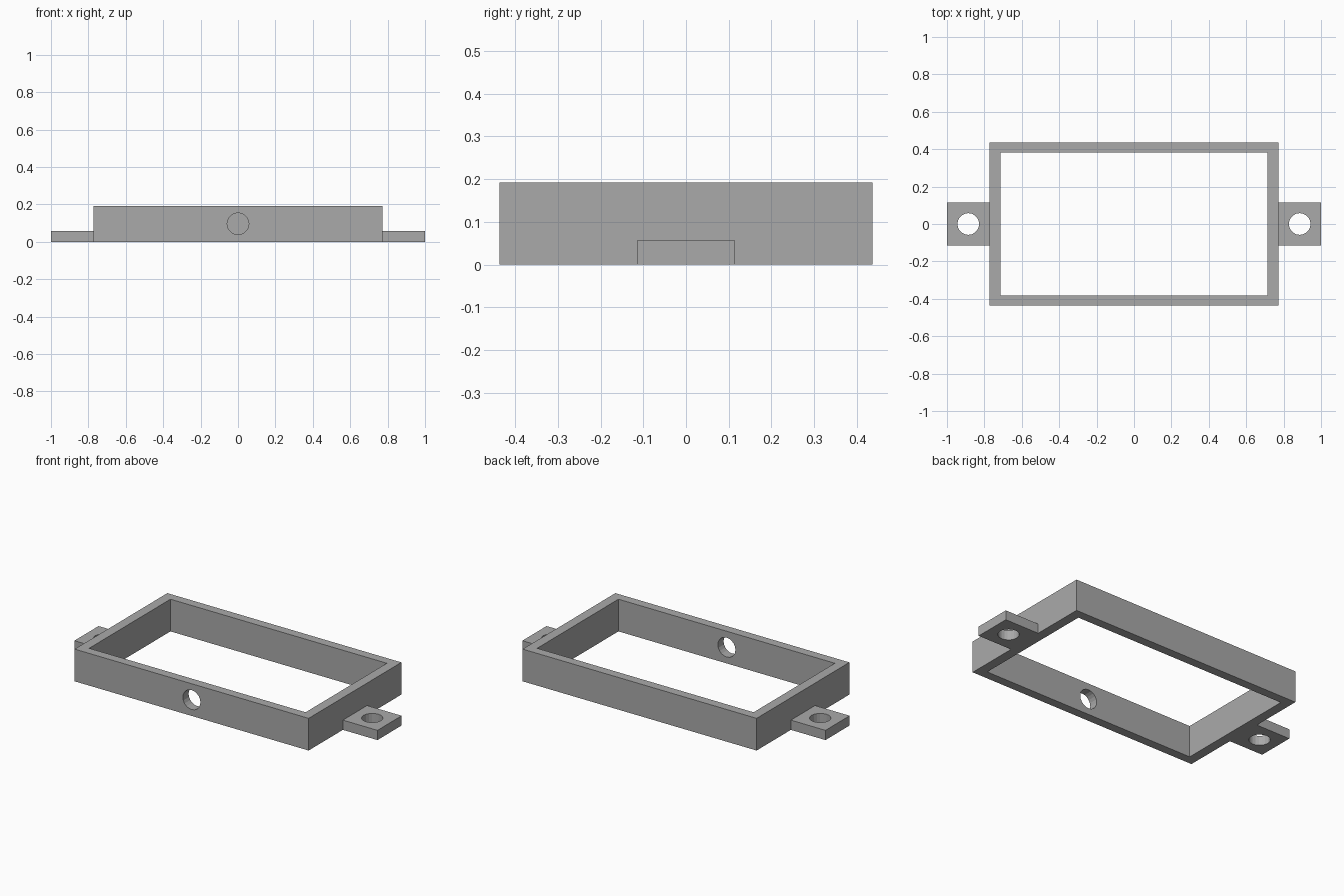
import bpy
import math

if "Cube" in bpy.data.objects:
    bpy.data.objects.remove(bpy.data.objects["Cube"], do_unlink=True)

# Sizes
HALF_X, HALF_Y, HEIGHT = 0.772, 0.437, 0.192
INNER_X, INNER_Y = 0.714, 0.383
TAB_W, TAB_H, TAB_HOLE_X = 0.228, 0.058, 0.886
HOLE_R, SIDES = 0.058, 20

grey = bpy.data.materials.new("grey_plastic")
grey.use_nodes = True
colour = (0.4, 0.4, 0.4, 1)
grey.diffuse_color = colour
grey.node_tree.nodes["Principled BSDF"].inputs["Base Color"].default_value = colour


def box(name, x, y, z):
    """Box spanning the given (low, high) ranges."""
    ranges = (x, y, z)
    bpy.ops.mesh.primitive_cube_add(size=1, location=[(a + b) / 2 for a, b in ranges])
    ob = bpy.context.object
    ob.name = name
    ob.scale = [b - a for a, b in ranges]
    bpy.ops.object.transform_apply(location=True, rotation=False, scale=True)
    ob.data.materials.append(grey)
    return ob


def drill(name, location, rotation=(0, 0, 0)):
    """Cylindrical cutter for a screw or cable hole."""
    bpy.ops.mesh.primitive_cylinder_add(vertices=SIDES, radius=HOLE_R, depth=0.3,
                                        location=location, rotation=rotation)
    ob = bpy.context.object
    ob.name = name
    ob.data.materials.append(grey)
    return ob


def cut(target, cutter):
    """Subtract the cutter, then remove it."""
    mod = target.modifiers.new("cut", "BOOLEAN")
    mod.operation = "DIFFERENCE"
    mod.solver = "EXACT"
    mod.object = cutter
    bpy.context.view_layer.objects.active = target
    bpy.ops.object.modifier_apply(modifier=mod.name)
    bpy.data.objects.remove(cutter, do_unlink=True)


# Open rectangular frame with a round hole in the front wall only
frame = box("frame", (-HALF_X, HALF_X), (-HALF_Y, HALF_Y), (0, HEIGHT))
cut(frame, box("opening_cutter", (-INNER_X, INNER_X), (-INNER_Y, INNER_Y), (-0.1, HEIGHT + 0.1)))
cut(frame, drill("front_hole_cutter", (0, -HALF_Y, HEIGHT / 2), (math.pi / 2, 0, 0)))

# Mounting tabs with screw holes
for side, sign in (("left", 1), ("right", -1)):
    span = sorted((sign * HALF_X, sign * 1.0))
    tab = box(side + "_mounting_tab", span, (-TAB_W / 2, TAB_W / 2), (0, TAB_H))
    cut(tab, drill(side + "_hole_cutter", (sign * TAB_HOLE_X, 0, 0)))
